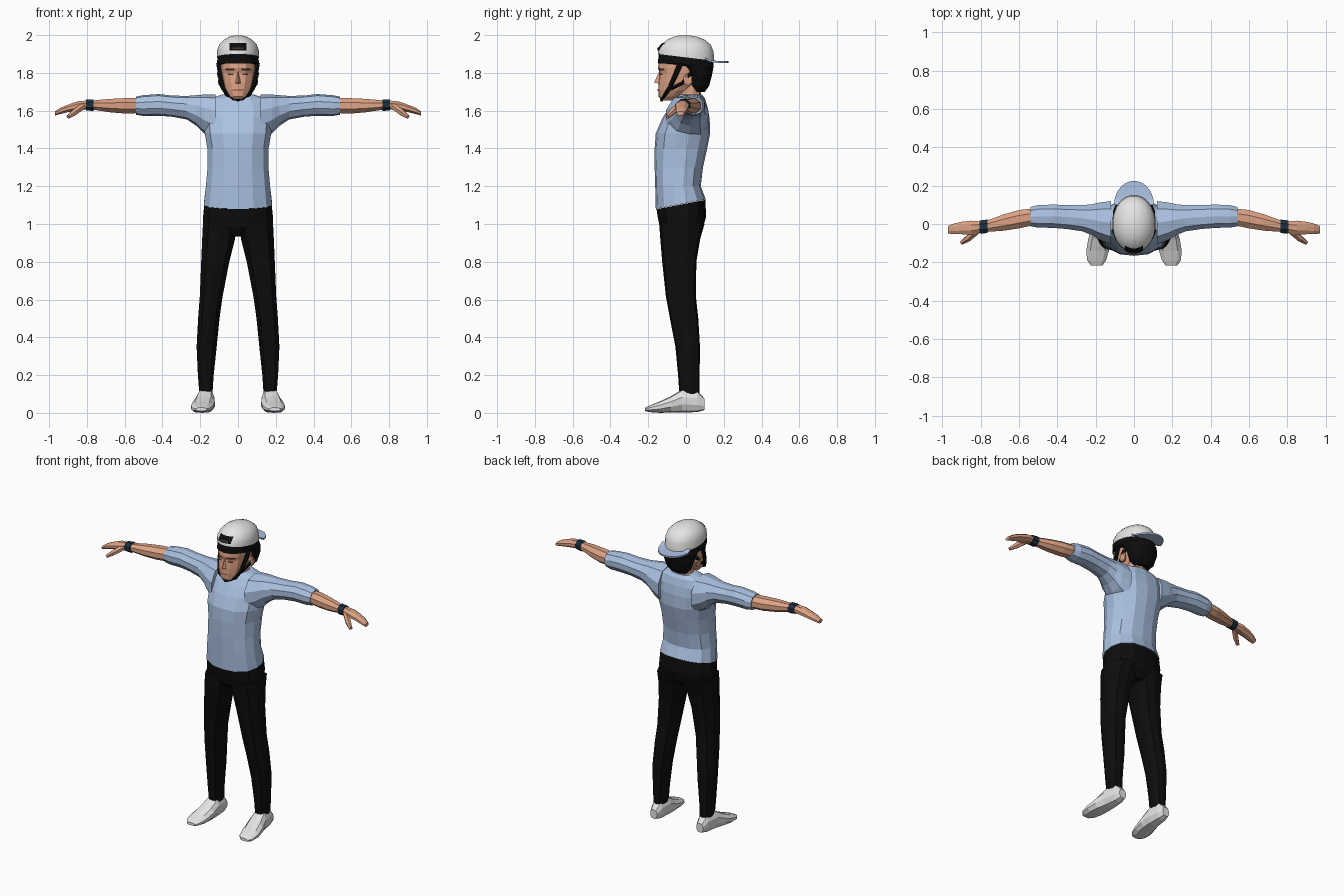
import bpy, bmesh, math
from mathutils import Vector
from mathutils.bvhtree import BVHTree


def material(name, r, g, b):
    m = bpy.data.materials.new(name)
    m.diffuse_color = (r, g, b, 1)
    return m


BLUE = material("light blue cloth", 0.41, 0.54, 0.76)
SKIN = material("skin", 0.72, 0.36, 0.23)
BLACK = material("black", 0.004, 0.004, 0.004)
WHITE = material("off white", 0.78, 0.78, 0.77)
NAVY = material("navy band", 0.012, 0.03, 0.05)
BROWN = material("dark brown", 0.06, 0.03, 0.02)
LIP = material("lip", 0.42, 0.16, 0.11)


def finish(name, bm, mat, mirror=False, smooth=None):
    bmesh.ops.recalc_face_normals(bm, faces=bm.faces)
    me = bpy.data.meshes.new(name)
    bm.to_mesh(me)
    bm.free()
    me.materials.append(mat)
    ob = bpy.data.objects.new(name, me)
    bpy.context.collection.objects.link(ob)
    if mirror:
        ob.modifiers.new("mirror", 'MIRROR')
    if smooth:
        bpy.ops.object.select_all(action='DESELECT')
        ob.select_set(True)
        bpy.context.view_layer.objects.active = ob
        bpy.ops.object.shade_smooth_by_angle(angle=math.radians(smooth))
    return ob


def skin_rings(bm, rings):
    rings = [[bm.verts.new(p) for p in r] for r in rings]
    n = len(rings[0])
    for a, b in zip(rings, rings[1:]):
        for i in range(n):
            j = (i + 1) % n
            bm.faces.new((a[i], a[j], b[j], b[i]))
    bm.faces.new(rings[0])
    bm.faces.new(rings[-1])


def loft(name, axis, rings, mat, n=12, power=2.4, **kw):
    """Rings are (position, a min, a max, b min, b max, tilt along b)."""
    out = []
    for t, a0, a1, b0, b1, *tilt in rings:
        pts = []
        for i in range(n):
            w = 2 * math.pi * (i + 0.5) / n
            c, s = math.cos(w), math.sin(w)
            k = (abs(c) ** power + abs(s) ** power) ** (-1 / power)
            a = (a0 + a1) / 2 + (a1 - a0) / 2 * c * k
            b = (b0 + b1) / 2 + (b1 - b0) / 2 * s * k
            u = t + (tilt[0] * b if tilt else 0)
            pts.append({'x': (u, a, b), 'y': (a, u, b), 'z': (a, b, u)}[axis])
        out.append(pts)
    bm = bmesh.new()
    skin_rings(bm, out)
    return finish(name, bm, mat, **kw)


def tube(name, path, mat, n=6, **kw):
    """Path points are (x, y, z, radius)."""
    pts = [Vector(p[:3]) for p in path]
    out = []
    for i, p in enumerate(pts):
        d = (pts[min(i + 1, len(pts) - 1)] - pts[max(i - 1, 0)]).normalized()
        side = d.cross(Vector((0.3, 0.2, 1))).normalized()
        up = side.cross(d)
        r = path[i][3]
        out.append([p + r * (side * math.cos(2 * math.pi * k / n) + up * math.sin(2 * math.pi * k / n))
                    for k in range(n)])
    bm = bmesh.new()
    skin_rings(bm, out)
    return finish(name, bm, mat, **kw)


def decal(name, target, x0, x1, z0, z1, mat, lift=0.003, mirror=False):
    """Thin plate laid on the front of the target."""
    tree = BVHTree.FromPolygons([v.co.copy() for v in target.data.vertices],
                                [tuple(p.vertices) for p in target.data.polygons])
    bm = bmesh.new()
    nx, nz = 8, 4
    grid = []
    for j in range(nz + 1):
        row = []
        for i in range(nx + 1):
            o = Vector((x0 + (x1 - x0) * i / nx, -1, z0 + (z1 - z0) * j / nz))
            hit = tree.ray_cast(o, Vector((0, 1, 0)))[0]
            row.append(None if hit is None else bm.verts.new(hit - Vector((0, lift, 0))))
        grid.append(row)
    for j in range(nz):
        for i in range(nx):
            q = (grid[j][i], grid[j][i + 1], grid[j + 1][i + 1], grid[j + 1][i])
            if None not in q:
                bm.faces.new(q)
    ob = finish(name, bm, mat, mirror)
    if len(ob.data.polygons) and ob.data.polygons[0].normal.y > 0:
        ob.data.flip_normals()
    return ob


# Shirt
loft("shirt_body", 'z', [
    (1.11, -.183, .183, -.16, .105, .19), (1.2, -.172, .172, -.163, .078),
    (1.3, -.163, .163, -.166, .09), (1.4, -.164, .164, -.166, .112),
    (1.48, -.178, .178, -.16, .128), (1.56, -.185, .185, -.125, .125),
    (1.62, -.18, .18, -.088, .114), (1.665, -.15, .15, -.055, .1),
    (1.685, -.085, .085, -.035, .085)], BLUE, n=14)
loft("sleeve", 'x', [
    (.12, -.11, .122, 1.44, 1.685), (.18, -.085, .115, 1.48, 1.685),
    (.22, -.06, .105, 1.52, 1.682), (.27, -.04, .1, 1.553, 1.678),
    (.35, -.028, .1, 1.568, 1.68), (.42, -.022, .103, 1.573, 1.688),
    (.5, -.02, .1, 1.572, 1.682), (.54, -.014, .09, 1.578, 1.674)],
    BLUE, n=10, mirror=True)

# Arms and hands
loft("forearm", 'x', [
    (.52, -.008, .084, 1.585, 1.668), (.6, -.025, .075, 1.583, 1.668),
    (.68, -.037, .052, 1.59, 1.664), (.76, -.042, .022, 1.603, 1.656),
    (.81, -.045, .014, 1.606, 1.654)], SKIN, n=8, mirror=True)
loft("wristband", 'x', [
    (.765, -.049, .025, 1.597, 1.662), (.805, -.052, .02, 1.6, 1.66)],
    NAVY, n=8, mirror=True)
loft("hand", 'x', [
    (.8, -.045, .014, 1.606, 1.654), (.85, -.058, .018, 1.6, 1.65),
    (.9, -.054, .012, 1.592, 1.632), (.94, -.054, .003, 1.582, 1.616),
    (.97, -.05, -.01, 1.574, 1.596)], SKIN, n=8, power=3, mirror=True)
tube("thumb", [(.82, -.035, 1.625, .02), (.865, -.075, 1.592, .018),
               (.9, -.098, 1.567, .011)], SKIN, mirror=True)

# Trousers
loft("trouser_hips", 'z', [
    (.935, -.1, .1, -.1, .05), (.98, -.188, .188, -.138, .09),
    (1.04, -.187, .187, -.15, .107), (1.108, -.18, .18, -.156, .102, .19)],
    BLACK, n=14)
loft("trouser_leg", 'z', [
    (.1, .135, .205, -.035, .072), (.2, .128, .213, -.042, .072),
    (.35, .112, .22, -.056, .074), (.5, .097, .212, -.085, .065),
    (.62, .08, .203, -.107, .052), (.8, .045, .196, -.126, .055),
    (.92, .015, .191, -.136, .075), (1.0, .002, .187, -.142, .098)],
    BLACK, n=10, power=2.8, mirror=True)

# Shoes, toes turned slightly outwards
loft("shoe", 'y', [
    (.098, .145, .195, .015, .075), (.06, .132, .208, .004, .118),
    (-.02, .124, .222, .002, .125), (-.08, .122, .24, .002, .088),
    (-.14, .13, .25, .0, .06), (-.19, .145, .245, .004, .04),
    (-.217, .165, .225, .01, .028)], WHITE, n=10, power=2.8, mirror=True)

# Neck and head
loft("neck", 'z', [(1.62, -.075, .075, -.055, .085), (1.69, -.058, .058, -.045, .08),
                   (1.78, -.058, .058, -.04, .085)], SKIN, n=10)
head = loft("head", 'z', [
    (1.655, -.03, .03, -.13, -.06), (1.675, -.05, .05, -.146, -.03),
    (1.71, -.07, .07, -.147, .02), (1.75, -.082, .082, -.146, .07),
    (1.8, -.09, .09, -.14, .1), (1.825, -.092, .092, -.148, .11),
    (1.89, -.095, .095, -.14, .12)], SKIN, n=14)
bm = bmesh.new()
v = [bm.verts.new(p) for p in [(0, -.138, 1.815), (-.018, -.138, 1.742),
                               (.018, -.138, 1.742), (0, -.169, 1.75)]]
for f in ((0, 1, 3), (0, 3, 2), (1, 2, 3), (0, 2, 1)):
    bm.faces.new([v[i] for i in f])
finish("nose", bm, SKIN)
loft("ear", 'x', [(.08, -.012, .022, 1.735, 1.785), (.1, -.015, .035, 1.73, 1.795),
                  (.106, -.005, .03, 1.745, 1.79)], SKIN, n=8, mirror=True)
decal("brow", head, .018, .065, 1.813, 1.823, BROWN, mirror=True)
decal("eye", head, .023, .052, 1.788, 1.798, BROWN, mirror=True)
decal("mouth", head, -.028, .028, 1.705, 1.715, LIP)

# Hair, helmet band and chin strap
loft("hair", 'z', [
    (1.7, -.055, .055, .045, .1), (1.73, -.085, .085, .022, .122),
    (1.79, -.104, .104, .01, .138), (1.835, -.11, .11, -.04, .146),
    (1.85, -.113, .113, -.148, .147), (1.9, -.107, .107, -.145, .141, -.12)],
    BLACK, n=18, power=2.1)
tube("side_strap", [(.1, -.03, 1.85, .016), (.094, -.055, 1.79, .013),
                    (.08, -.085, 1.725, .012), (.06, -.11, 1.685, .01),
                    (0, -.13, 1.655, .008)], BLACK, mirror=True)
tube("rear_strap", [(.1, .03, 1.8, .012), (.092, -.02, 1.745, .009),
                    (.08, -.08, 1.715, .009)], BLACK, mirror=True)

# Cap shell, front opening and rear brim
cap = loft("cap_shell", 'z', [
    (1.882, -.113, .113, -.15, .151, -.12), (1.92, -.111, .111, -.147, .147, -.05),
    (1.95, -.1, .1, -.131, .132), (1.975, -.076, .076, -.102, .1),
    (1.991, -.048, .048, -.068, .06), (1.999, -.016, .016, -.03, .015)],
    WHITE, n=24, power=2.05, smooth=50)
decal("cap_opening", cap, -.046, .046, 1.918, 1.957, BLACK, lift=.005)
decal("cap_strap", cap, -.03, .03, 1.926, 1.934, BROWN, lift=.008)
bm = bmesh.new()
outline = [(.104 * math.cos(math.pi * i / 14), .1 + .125 * math.sin(math.pi * i / 14)) for i in range(15)]
skin_rings(bm, [[(x, y, 1.893 - .16 * y - x * x * (y > .11) + h) for x, y in outline]
                for h in (-.005, .005)])
bmesh.ops.triangulate(bm, faces=[f for f in bm.faces if len(f.verts) > 4])
finish("cap_brim", bm, BLUE)
